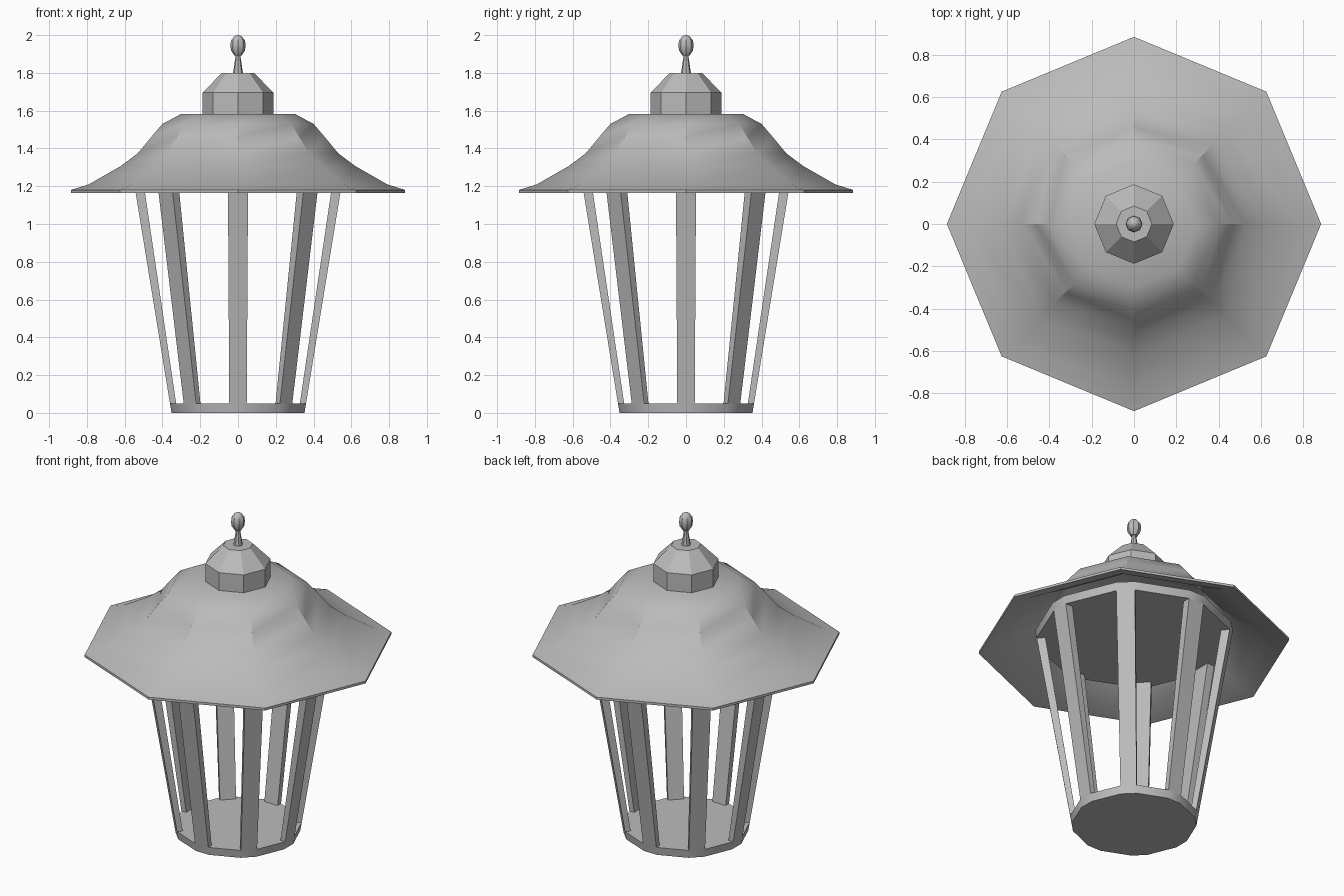
import bpy, bmesh, math

cube = bpy.data.objects.get("Cube")
if cube:
    bpy.data.objects.remove(cube, do_unlink=True)

SIDES = 8
metal = bpy.data.materials.new("grey metal")
metal.use_nodes = True
grey = (0.5, 0.5, 0.5, 1)
metal.diffuse_color = grey
metal.node_tree.nodes["Principled BSDF"].inputs["Base Color"].default_value = grey


def loft(name, rings):
    """Skin a stack of equal point rings, bottom to top, and cap both ends."""
    bm = bmesh.new()
    loops = [[bm.verts.new(p) for p in ring] for ring in rings]
    n = len(loops[0])
    for low, high in zip(loops, loops[1:]):
        for i in range(n):
            j = (i + 1) % n
            bm.faces.new((low[i], low[j], high[j], high[i]))
    bm.faces.new(loops[0][::-1])
    bm.faces.new(loops[-1])
    bmesh.ops.recalc_face_normals(bm, faces=bm.faces)
    mesh = bpy.data.meshes.new(name)
    bm.to_mesh(mesh)
    bm.free()
    mesh.materials.append(metal)
    obj = bpy.data.objects.new(name, mesh)
    bpy.context.collection.objects.link(obj)
    bpy.ops.object.select_all(action="DESELECT")
    obj.select_set(True)
    bpy.context.view_layer.objects.active = obj
    bpy.ops.object.shade_smooth_by_angle(angle=math.radians(32))
    return obj


def octagon(r, z):
    turn = math.tau / SIDES
    return [(r * math.cos(i * turn), r * math.sin(i * turn), z) for i in range(SIDES)]


def lathe(name, profile):
    return loft(name, [octagon(r, z) for r, z in profile])


def spin(x, y, z, i):
    a = i * math.tau / SIDES
    return (x * math.cos(a) - y * math.sin(a), x * math.sin(a) + y * math.cos(a), z)


# The lantern body flares upward: reach, post half width and post depth by height
def reach(z):
    return 0.352 + 0.163 * z


def half_width(z):
    return 0.046 + 0.006 * z


def depth(z):
    return 0.032 + 0.015 * z


def plate_ring(z):
    """Octagon with its corners cut flat where the posts stand."""
    return [spin(reach(z), s * half_width(z), z, i) for i in range(SIDES) for s in (-1, 1)]


FLOOR, CEILING, BODY_TOP = 0.05, 1.22, 1.27
loft("base_plate", [plate_ring(0), plate_ring(FLOOR)])
loft("top_plate", [plate_ring(CEILING), plate_ring(BODY_TOP)])

# Eight slanted posts
for i in range(SIDES):
    rings = []
    for z in (FLOOR, CEILING):
        outer, w = reach(z), half_width(z)
        inner = outer - depth(z)
        rings.append([spin(x, y, z, i) for x, y in
                      ((inner, -w), (outer, -w), (outer, w), (inner, w))])
    loft(f"post_{i + 1}", rings)

# Bell-shaped roof: a thin shell, open below
outside = [(0.885, 1.18), (0.79, 1.21), (0.62, 1.307), (0.53, 1.375),
           (0.46, 1.46), (0.40, 1.53), (0.30, 1.583)]
inside = [(r - 0.008, z - 0.015) for r, z in reversed(outside[1:])]
lathe("roof", inside + [(0.885, 1.165)] + outside)

# Cap, finial stem and finial knob
lathe("cap", [(0.188, 1.58), (0.188, 1.695), (0.085, 1.80)])
lathe("finial_stem", [(0.027, 1.795), (0.011, 1.90)])
lathe("finial_knob", [(0.02, 1.893), (0.037, 1.918), (0.04, 1.945),
                      (0.037, 1.972), (0.02, 1.993), (0.008, 2.0)])
